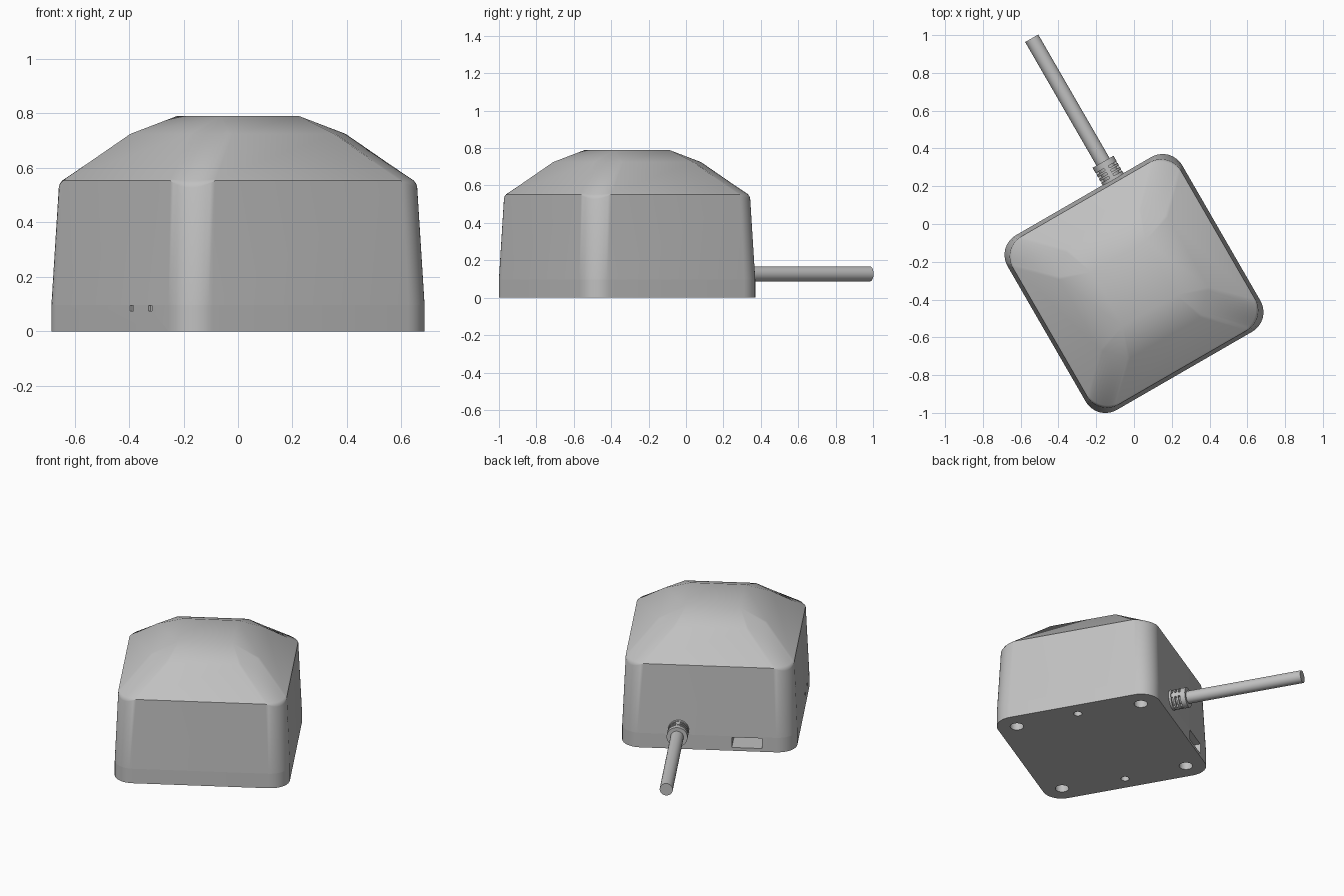
import bpy, bmesh, math
from mathutils import Matrix, Vector

cube = bpy.data.objects.get("Cube")
if cube:
    bpy.data.objects.remove(cube, do_unlink=True)

# The housing is modelled square to the axes, then turned and placed
PLACE = Matrix.Translation((0, -0.315, 0)) @ Matrix.Rotation(math.radians(30), 4, 'Z')
HALF, RADIUS, SEAM, ARC = 0.534, 0.12, 0.097, 10
CABLE_X, CABLE_Z = 0.18, 0.127

grey = bpy.data.materials.new("light_grey")
grey.use_nodes = True
colour = (0.53, 0.53, 0.53, 1)
grey.diffuse_color = colour
grey.node_tree.nodes["Principled BSDF"].inputs["Base Color"].default_value = colour


def finish(name, bm, angle=30):
    bmesh.ops.recalc_face_normals(bm, faces=bm.faces)
    bm.transform(PLACE)
    mesh = bpy.data.meshes.new(name)
    bm.to_mesh(mesh)
    bm.free()
    mesh.materials.append(grey)
    ob = bpy.data.objects.new(name, mesh)
    bpy.context.collection.objects.link(ob)
    smooth(ob, angle)
    return ob


def smooth(ob, angle=30):
    bpy.ops.object.select_all(action='DESELECT')
    ob.select_set(True)
    bpy.context.view_layer.objects.active = ob
    bpy.ops.object.shade_smooth_by_angle(angle=math.radians(angle))


def rounded_ring(half, radius, z, dip=0):
    """Rounded square; dip lowers the middle of each corner."""
    pts = []
    for q in range(4):
        turn = Matrix.Rotation(q * math.pi / 2, 3, 'Z')
        for i in range(ARC + 1):
            a = math.pi / 2 * i / ARC
            c = half - radius
            pts.append(turn @ Vector((c + radius * math.cos(a), c + radius * math.sin(a),
                                      z - dip * math.sin(2 * a))))
    return pts


def chamfered_ring(far, near, z):
    """Square with straight cut corners, same point count as the rounded ring."""
    pts = []
    for q in range(4):
        turn = Matrix.Rotation(q * math.pi / 2, 3, 'Z')
        for i in range(ARC + 1):
            pts.append(turn @ Vector((far, near, z)).lerp(Vector((near, far, z)), i / ARC))
    return pts


def loft(rings):
    bm = bmesh.new()
    loops = [[bm.verts.new(p) for p in ring] for ring in rings]
    n = len(loops[0])
    for low, high in zip(loops, loops[1:]):
        for i in range(n):
            j = (i + 1) % n
            bm.faces.new((low[i], low[j], high[j], high[i]))
    bm.faces.new(loops[0][::-1])
    bm.faces.new(loops[-1])
    bmesh.ops.remove_doubles(bm, verts=bm.verts, dist=0.0005)
    return bm


def add_box(bm, low, high):
    low, high = Vector(low), Vector(high)
    size = high - low
    mat = Matrix.Translation((low + high) / 2) @ Matrix.Diagonal((*size, 1))
    bmesh.ops.create_cube(bm, size=1, matrix=mat)


def add_rod(bm, radius, start, end, sides=32):
    start, end = Vector(start), Vector(end)
    axis = end - start
    mat = Matrix.Translation((start + end) / 2) @ axis.to_track_quat('Z', 'Y').to_matrix().to_4x4()
    bmesh.ops.create_cone(bm, cap_ends=True, segments=sides, radius1=radius, radius2=radius,
                          depth=axis.length, matrix=mat)


# Domed cover: tapered wall, rolled rim dipping at the corners, faceted crown
finish("cover", loft([
    rounded_ring(HALF, RADIUS, SEAM),
    rounded_ring(0.514, RADIUS, 0.553, 0.026),
    rounded_ring(0.511, RADIUS, 0.556, 0.016),
    rounded_ring(0.505, RADIUS, 0.56, 0.008),
    chamfered_ring(0.332, 0.215, 0.725),
    chamfered_ring(0.165, 0.165, 0.79),
]))

# Base plate
base = finish("base_plate", loft([rounded_ring(HALF, RADIUS, 0), rounded_ring(HALF, RADIUS, SEAM)]))

# Recesses: corner screw holes, side holes, cable-side port, small vents
cut = bmesh.new()
for sx in (-1, 1):
    for sy in (-1, 1):
        add_rod(cut, 0.042, (sx * 0.41, sy * 0.41, -0.05), (sx * 0.41, sy * 0.41, 0.08))
    add_rod(cut, 0.026, (sx * 0.43, 0, -0.05), (sx * 0.43, 0, 0.08), 24)
add_box(cut, (-0.33, 0.36, 0.022), (-0.145, 0.6, 0.09))
for y in (-0.145, -0.28):
    add_box(cut, (-0.6, y - 0.014, 0.074), (-0.525, y + 0.014, 0.094))
cutter = finish("cutter", cut)
cutter.hide_render = True
mod = base.modifiers.new("recesses", 'BOOLEAN')
mod.operation, mod.solver, mod.object = 'DIFFERENCE', 'EXACT', cutter
bpy.context.view_layer.objects.active = base
bpy.ops.object.modifier_apply(modifier=mod.name)
bpy.data.objects.remove(cutter, do_unlink=True)
smooth(base)

# Cable
cable = bmesh.new()
add_rod(cable, 0.04, (CABLE_X, 0.5, CABLE_Z), (CABLE_X, 1.395, CABLE_Z))
finish("cable", cable)

# Strain relief: core, spaced rings, and four bars joining them
relief = bmesh.new()
add_rod(relief, 0.048, (CABLE_X, 0.5, CABLE_Z), (CABLE_X, 0.63, CABLE_Z))
for start, end in ((0.5, 0.547), (0.559, 0.571), (0.583, 0.595), (0.607, 0.64)):
    add_rod(relief, 0.064, (CABLE_X, start, CABLE_Z), (CABLE_X, end, CABLE_Z))
for w, h in ((0.013, 0.062), (0.062, 0.013)):
    add_box(relief, (CABLE_X - w, 0.52, CABLE_Z - h), (CABLE_X + w, 0.635, CABLE_Z + h))
finish("strain_relief", relief)
